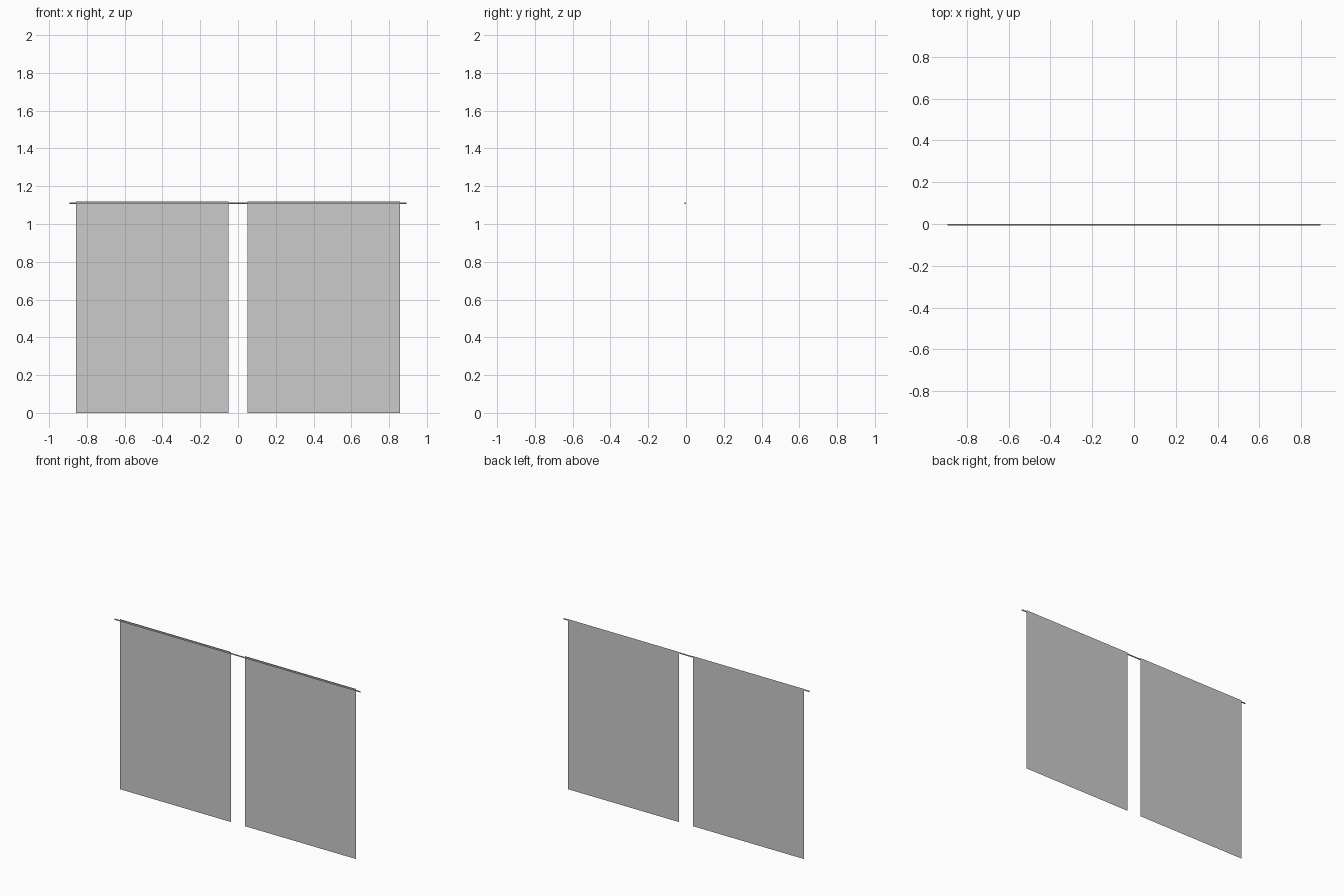
import bpy
import math

if "Cube" in bpy.data.objects:
    bpy.data.objects.remove(bpy.data.objects["Cube"])


def add_mesh(name, verts, edges, faces):
    mesh = bpy.data.meshes.new(name)
    mesh.from_pydata(verts, edges, faces)
    obj = bpy.data.objects.new(name, mesh)
    bpy.context.collection.objects.link(obj)
    return obj


ROD_Z = 1.11
ROD_HALF = 0.893

# Two flat single-sided hanging panels, mirrored about x = 0
for side, label in ((-1, "left"), (1, "right")):
    x0, x1 = sorted((side * 0.05, side * 0.858))
    add_mesh(label + "_panel",
             [(x0, 0, 0), (x1, 0, 0), (x1, 0, 1.118), (x0, 0, 1.118)],
             [], [(0, 1, 2, 3)])

# Thin rod running just in front of the panel tops
bpy.ops.mesh.primitive_cylinder_add(
    vertices=8, radius=0.004, depth=2 * ROD_HALF,
    location=(0, -0.004, ROD_Z), rotation=(0, math.pi / 2, 0))
bpy.context.object.name = "hanging_rod"
bpy.ops.object.shade_smooth_by_angle()

# Edge-only cords (no surface) from the rod ends up to the hanging point
add_mesh("hanging_cords",
         [(-ROD_HALF, 0, ROD_Z), (0, 0, 2), (ROD_HALF, 0, ROD_Z)],
         [(0, 1), (1, 2)], [])
